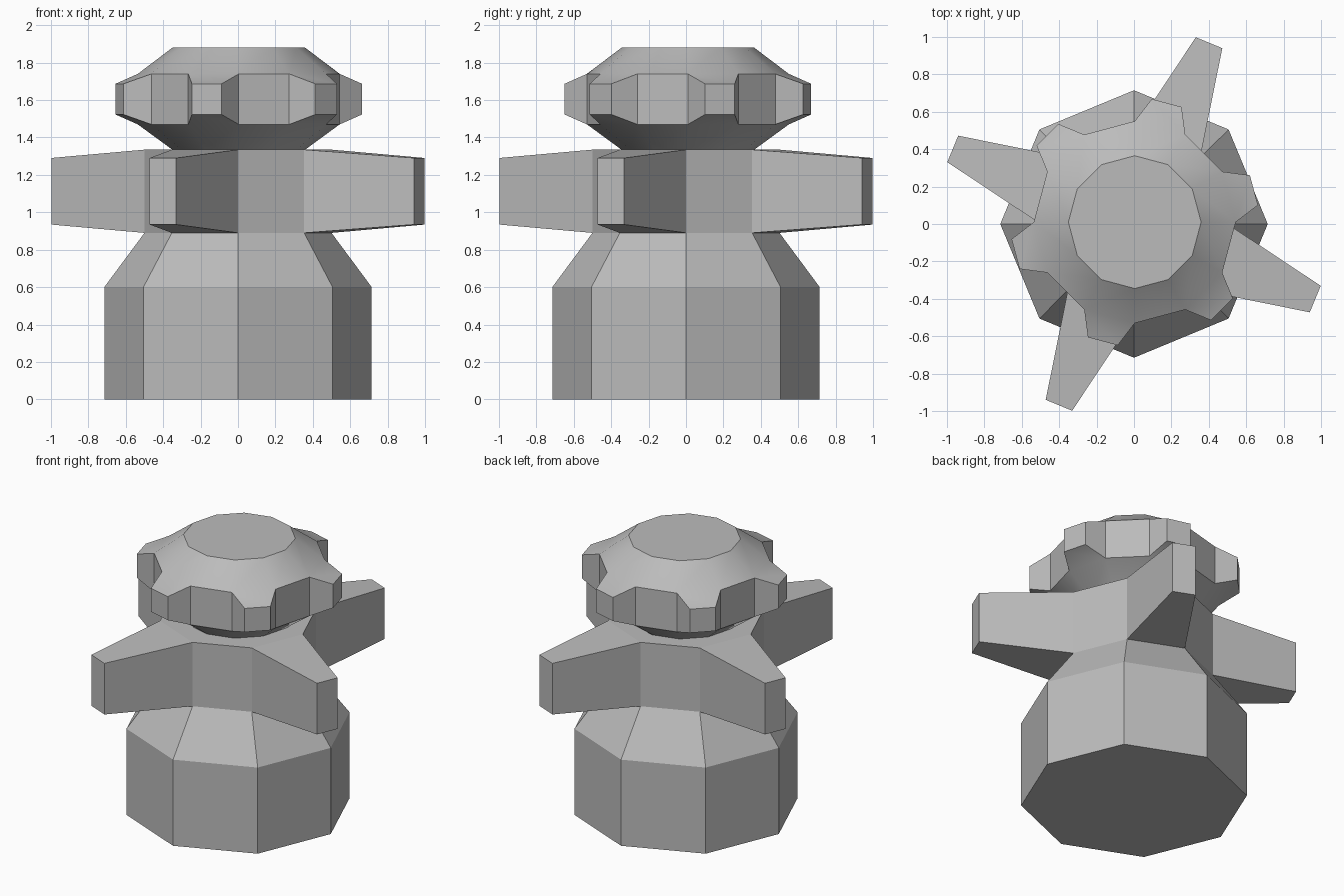
import bpy
import bmesh
from math import cos, sin, pi, radians
from mathutils import Vector

cube = bpy.data.objects.get("Cube")
if cube:
    bpy.data.objects.remove(cube, do_unlink=True)

grey = bpy.data.materials.new("plain_grey")
grey.use_nodes = True
colour = (0.5, 0.5, 0.5, 1)
grey.diffuse_color = colour
grey.node_tree.nodes["Principled BSDF"].inputs["Base Color"].default_value = colour


def stack(bm, profile, sides, centre=(0, 0)):
    """Closed prism stack from (radius, z) rings; returns the side faces of each level."""
    rings = []
    for r, z in profile:
        angles = [2 * pi * i / sides for i in range(sides)]
        rings.append([bm.verts.new((centre[0] + r * cos(a), centre[1] + r * sin(a), z))
                      for a in angles])
    levels = []
    for low, high in zip(rings, rings[1:]):
        levels.append([bm.faces.new((low[i], low[(i + 1) % sides],
                                     high[(i + 1) % sides], high[i]))
                       for i in range(sides)])
    bm.faces.new(rings[0][::-1])
    bm.faces.new(rings[-1])
    return levels


def pull(bm, face, distance, width, height):
    """Extrude a side face outward and shrink its end."""
    face.normal_update()
    normal = face.normal.copy()
    end = bmesh.ops.extrude_discrete_faces(bm, faces=[face])["faces"][0]
    middle = end.calc_center_median()
    for v in end.verts:
        off = v.co - middle
        v.co = middle + normal * distance + Vector((off.x * width, off.y * width, off.z * height))


def finish(bm, name, smooth_angle=None):
    bmesh.ops.recalc_face_normals(bm, faces=bm.faces)
    mesh = bpy.data.meshes.new(name)
    bm.to_mesh(mesh)
    bm.free()
    mesh.materials.append(grey)
    obj = bpy.data.objects.new(name, mesh)
    bpy.context.collection.objects.link(obj)
    if smooth_angle:
        bpy.ops.object.select_all(action="DESELECT")
        obj.select_set(True)
        bpy.context.view_layer.objects.active = obj
        bpy.ops.object.shade_smooth_by_angle(angle=radians(smooth_angle))


# Eight-sided body with four arms drawn out of every other collar face
bm = bmesh.new()
levels = stack(bm, [(0.715, 0), (0.715, 0.6), (0.5, 0.89), (0.5, 1.335)], 8)
for face in levels[2][1::2]:
    pull(bm, face, 0.587, 0.4, 0.8)
finish(bm, "body_with_arms")

# Twelve-sided cap with six knobs around its rim
bm = bmesh.new()
levels = stack(bm, [(0.355, 1.335), (0.54, 1.47), (0.54, 1.74), (0.355, 1.88)], 12, (0.004, 0.01))
for face in levels[1][0::2]:
    pull(bm, face, 0.138, 0.59, 0.61)
finish(bm, "cap_with_knobs", 25)
